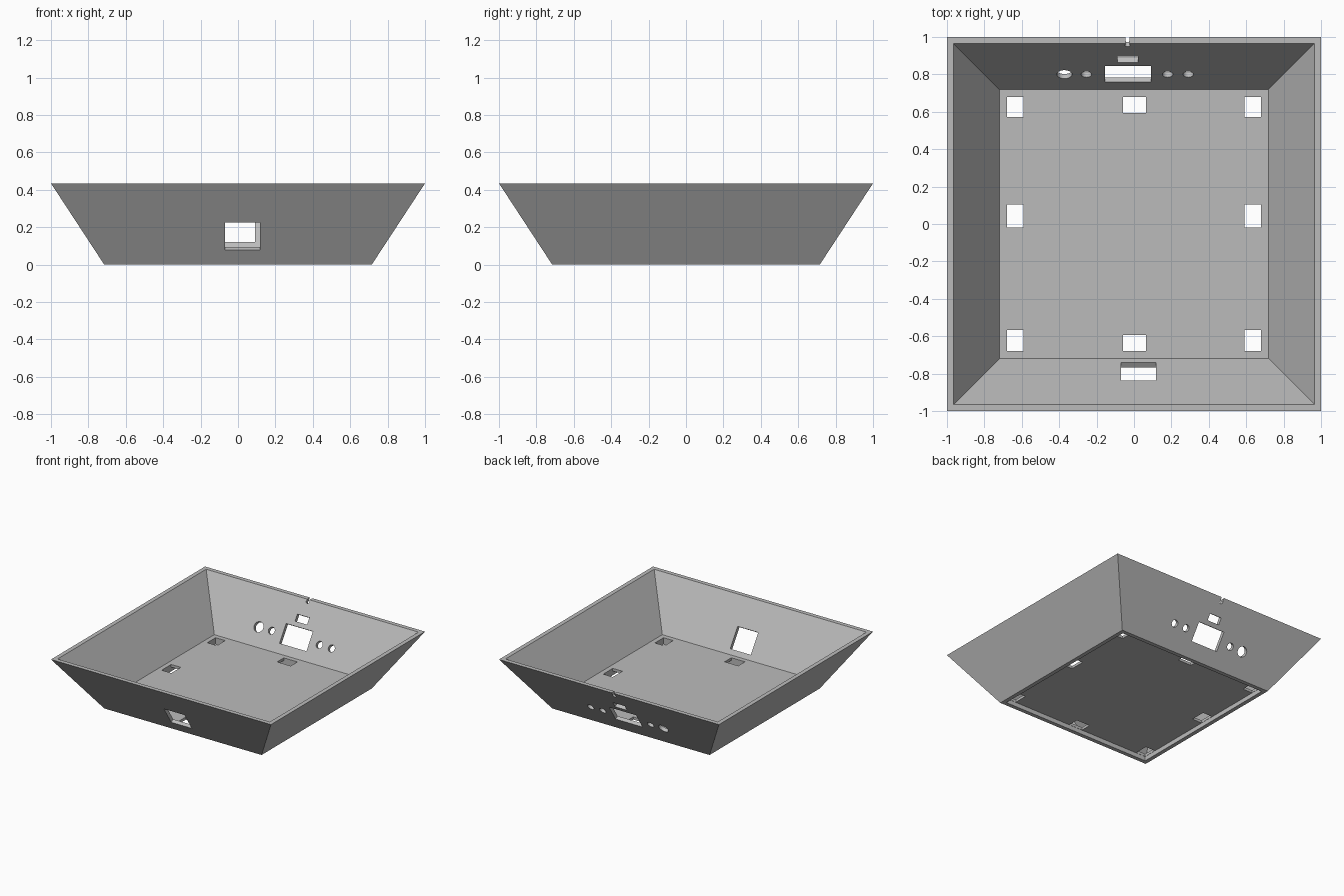
import bpy, bmesh, math
from mathutils import Matrix, Vector

if "Cube" in bpy.data.objects:
    bpy.data.objects.remove(bpy.data.objects["Cube"])

HEIGHT = 0.435
BOTTOM, TOP = 0.715, 1.0            # outer half widths
SLOPE = (TOP - BOTTOM) / HEIGHT
WALL = 0.035                        # horizontal wall thickness
FLOOR = 0.058                       # top of the inner floor

grey = bpy.data.materials.new("light grey plastic")
grey.diffuse_color = (0.5, 0.5, 0.5, 1)
grey.use_nodes = True
grey.node_tree.nodes["Principled BSDF"].inputs["Base Color"].default_value = grey.diffuse_color


def make_object(name, bm):
    bmesh.ops.recalc_face_normals(bm, faces=bm.faces)
    mesh = bpy.data.meshes.new(name)
    bm.to_mesh(mesh)
    bm.free()
    mesh.materials.append(grey)
    obj = bpy.data.objects.new(name, mesh)
    bpy.context.collection.objects.link(obj)
    return obj


def frustum(name, z0, half0, z1, half1):
    bm = bmesh.new()
    bmesh.ops.create_cone(bm, cap_ends=True, segments=4, radius1=half0 * math.sqrt(2),
                          radius2=half1 * math.sqrt(2), depth=z1 - z0,
                          matrix=Matrix.Translation((0, 0, (z0 + z1) / 2))
                          @ Matrix.Rotation(math.pi / 4, 4, 'Z'))
    return make_object(name, bm)


def box(name, x0, x1, y0, y1, z0, z1, frame=Matrix.Identity(4)):
    bm = bmesh.new()
    place = Matrix.Translation(((x0 + x1) / 2, (y0 + y1) / 2, (z0 + z1) / 2))
    size = Matrix.Diagonal((x1 - x0, y1 - y0, z1 - z0, 1))
    bmesh.ops.create_cube(bm, size=1, matrix=frame @ place @ size)
    return make_object(name, bm)


def wall_frame(side):
    # local x = along wall, local y = up the slope, local z = through the wall
    up = Vector((0, side * SLOPE, 1)).normalized()
    across = Vector((1, 0, 0))
    out = across.cross(up)
    m = Matrix((across, up, out)).transposed().to_4x4()
    m.translation = (0, side * BOTTOM, 0)
    return m


def along(z):
    return z * math.sqrt(1 + SLOPE ** 2)


def wall_slot(name, side, x0, x1, z0, z1):
    return box(name, x0, x1, along(z0), along(z1), -0.08, 0.08, wall_frame(side))


def wall_hole(name, side, x, z, radius):
    bm = bmesh.new()
    bmesh.ops.create_cone(bm, cap_ends=True, segments=40, radius1=radius, radius2=radius,
                          depth=0.16, matrix=wall_frame(side)
                          @ Matrix.Translation((x, along(z), 0)))
    return make_object(name, bm)


# Sloped tray body
tray = frustum("tray", 0, BOTTOM, HEIGHT, TOP)

cutters = []

# Inner cavity and shallow recess under the floor
top_z = HEIGHT + 0.1
cutters.append(frustum("cavity", FLOOR, BOTTOM - WALL + SLOPE * FLOOR,
                       top_z, BOTTOM - WALL + SLOPE * top_z))
cutters.append(box("base_recess", -0.682, 0.682, -0.682, 0.682, -0.05, 0.036))

# Rectangular clip holes in the floor
for side in (-1, 1):
    xs = sorted((side * 0.592, side * 0.68))
    for y0, y1 in ((-0.68, -0.567), (-0.02, 0.104), (0.572, 0.68)):
        cutters.append(box("clip_hole", xs[0], xs[1], y0, y1, 0.01, 0.1))
    ys = sorted((side * 0.593, side * 0.68))
    cutters.append(box("clip_hole", -0.06, 0.064, ys[0], ys[1], 0.01, 0.1))

# Front window
cutters.append(wall_slot("front_window", -1, -0.07, 0.117, 0.078, 0.225))

# Back window, slot and round holes
cutters.append(wall_slot("back_window", 1, -0.155, 0.09, 0.106, 0.236))
cutters.append(wall_slot("back_slot", 1, -0.087, 0.022, 0.266, 0.312))
for x, r in ((-0.372, 0.041), (-0.255, 0.028), (0.18, 0.028), (0.29, 0.028)):
    cutters.append(wall_hole("round_hole", 1, x, 0.167, r))

# Small keyhole notch in the back rim
cutters.append(wall_slot("rim_notch", 1, -0.046, -0.024, 0.405, 0.52))
cutters.append(wall_hole("rim_notch_end", 1, -0.035, 0.405, 0.014))

# Cut everything out of the tray
bpy.context.view_layer.objects.active = tray
tray.select_set(True)
for cutter in cutters:
    mod = tray.modifiers.new("cut", 'BOOLEAN')
    mod.operation = 'DIFFERENCE'
    mod.solver = 'EXACT'
    mod.object = cutter
    bpy.ops.object.modifier_apply(modifier=mod.name)
    bpy.data.objects.remove(cutter, do_unlink=True)

bpy.ops.object.shade_smooth_by_angle(angle=math.radians(25))
